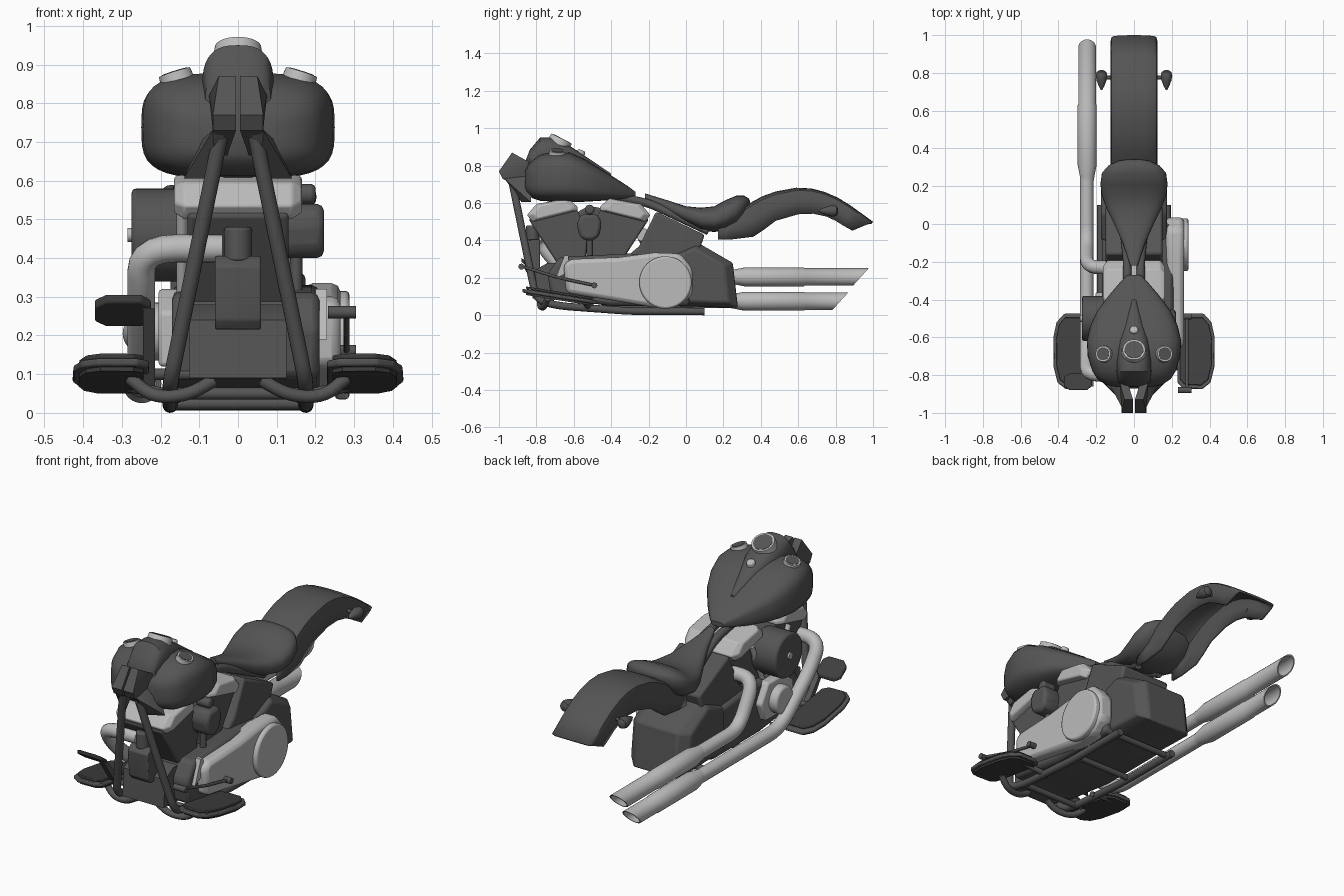
import bpy, bmesh, math
from mathutils import Vector, Matrix

if "Cube" in bpy.data.objects:
    bpy.data.objects.remove(bpy.data.objects["Cube"])

def material(name, v):
    m = bpy.data.materials.new(name)
    m.diffuse_color = (v, v, v, 1)
    m.use_nodes = True
    m.node_tree.nodes["Principled BSDF"].inputs["Base Color"].default_value = m.diffuse_color
    return m
DARK, SILVER, BLACK = material("dark", .09), material("silver", .5), material("black", .05)

def finish(name, bm, mat, bevel=0, mirror=False):
    bmesh.ops.recalc_face_normals(bm, faces=bm.faces)
    me = bpy.data.meshes.new(name)
    bm.to_mesh(me)
    bm.free()
    ob = bpy.data.objects.new(name, me)
    bpy.context.collection.objects.link(ob)
    me.materials.append(mat)
    if bevel:
        b = ob.modifiers.new("bevel", 'BEVEL')
        b.width, b.segments, b.limit_method = bevel, 2, 'ANGLE'
    if mirror:
        ob.modifiers.new("mirror", 'MIRROR').use_mirror_merge = False
    return ob

def loft(name, rings, mat, closed=True, caps=True, **kw):
    bm = bmesh.new()
    vs = [[bm.verts.new(p) for p in r] for r in rings]
    n = len(rings[0])
    for a, b in zip(vs, vs[1:]):
        for i in range(n if closed else n - 1):
            j = (i + 1) % n
            bm.faces.new((a[i], a[j], b[j], b[i]))
    if caps:
        bm.faces.new(vs[0])
        bm.faces.new(vs[-1])
    return finish(name, bm, mat, **kw)

def prism(name, yz, x0, x1, mat, **kw):
    return loft(name, [[(x, y, z) for y, z in yz] for x in (x0, x1)], mat, **kw)

def board(name, xy, z0, slope, th, mat, **kw):
    y0 = min(p[1] for p in xy)
    return loft(name, [[(x, y, z0 + slope * (y - y0) + t) for x, y in xy] for t in (0, th)], mat, **kw)

def hull(name, pts, mat, **kw):
    bm = bmesh.new()
    for p in pts:
        bm.verts.new(p)
    bmesh.ops.convex_hull(bm, input=bm.verts)
    bmesh.ops.dissolve_limit(bm, angle_limit=.02, verts=bm.verts, edges=bm.edges)
    return finish(name, bm, mat, **kw)

def cyl(name, a, b, r, mat, r2=None, seg=32, **kw):
    a, b = Vector(a), Vector(b)
    bm = bmesh.new()
    rot = (b - a).to_track_quat('Z', 'Y').to_matrix().to_4x4()
    bmesh.ops.create_cone(bm, cap_ends=True, segments=seg, radius1=r, radius2=r if r2 is None else r2,
                          depth=(b - a).length, matrix=Matrix.Translation((a + b) / 2) @ rot)
    return finish(name, bm, mat, **kw)

def tube(name, pts, r, mat, rad=.06, seg=16, **kw):
    """Round pipe along a path whose corners are rounded off."""
    P = [Vector(p) for p in pts]
    path = [P[0]]
    for a, c, b in zip(P, P[1:], P[2:]):
        s = c + (a - c).normalized() * min(rad, (a - c).length * .48)
        e = c + (b - c).normalized() * min(rad, (b - c).length * .48)
        path += [s * (1 - t) ** 2 + c * 2 * t * (1 - t) + e * t * t for t in (0, .2, .4, .6, .8, 1)]
    path.append(P[-1])
    rings, side = [], None
    for i, p in enumerate(path):
        d = (path[min(i + 1, len(path) - 1)] - path[max(i - 1, 0)]).normalized()
        side = d.orthogonal().normalized() if side is None else (side - d * side.dot(d)).normalized()
        up = d.cross(side)
        rings.append([p + r * (side * math.cos(k * math.tau / seg) + up * math.sin(k * math.tau / seg))
                      for k in range(seg)])
    return loft(name, rings, mat, **kw)

def oval(y, w, z0, z1, e, n=40):
    """Superellipse cross-section at y."""
    f = lambda v: math.copysign(abs(v) ** e, v)
    return [(w * f(math.cos(k * math.tau / n)), y, (z0 + z1) / 2 + (z1 - z0) / 2 * f(math.sin(k * math.tau / n)))
            for k in range(n)]

# Fuel tank, dash console, gauges and caps
tank = [(-.862, .1, .67, .77), (-.85, .15, .65, .795), (-.82, .195, .625, .83), (-.78, .22, .612, .858),
        (-.7, .245, .607, .878), (-.62, .25, .605, .87), (-.54, .232, .607, .835), (-.46, .195, .612, .785),
        (-.38, .135, .617, .735), (-.31, .075, .625, .69), (-.27, .035, .635, .66)]
loft("fuel_tank", [oval(*s, .56) for s in tank], DARK)
dash = [(-.86, .05, .74, .82), (-.835, .085, .72, .885), (-.78, .092, .74, .95), (-.72, .09, .74, .95),
        (-.62, .08, .74, .905), (-.5, .045, .7, .825), (-.4, .012, .68, .757)]
loft("dash_console", [oval(*s, .75) for s in dash], DARK)
n = Vector((0, .45, .89))
c = Vector((0, -.675, .925))
cyl("gauge_ring", c - n * .02, c + n * .022, .066, SILVER, r2=.06)
cyl("gauge_face", c, c + n * .024, .05, DARK)
cyl("dash_light", (0, -.57, .85), (0, -.556, .882), .027, SILVER, r2=.02, bevel=.006)
cyl("tank_cap_ring", (.148, -.69, .83), (.164, -.687, .88), .048, SILVER, r2=.042, mirror=True)
cyl("tank_cap", (.148, -.69, .83), (.1645, -.687, .882), .034, DARK, mirror=True)

# Steering neck and frame tubes
hull("neck_upper", [(.005, -.93, .87), (.05, -.93, .87), (.03, -.85, .82), (.075, -.84, .82), (.005, -1, .77),
                    (.065, -1, .77), (.005, -.98, .73), (.065, -.98, .73), (.03, -.85, .66)], DARK, mirror=True)
hull("neck_gusset", [(.03, -.97, .74), (.065, -.97, .73), (.14, -.83, .605), (.06, -.88, .605), (.1, -.82, .7),
                     (.02, -.82, .78)], DARK, mirror=True)
tube("frame_tube", [(.04, -.935, .74), (.175, -.8, .08), (.175, -.68, .05), (.175, -.3, .022), (.175, .1, .02)],
     .02, DARK, mirror=True)
tube("seat_rail", [(.035, -.4, .64), (.035, -.2, .6), (.07, .12, .45)], .022, DARK, mirror=True)
for y, z in ((-.68, .05), (-.25, .024), (.06, .022)):
    cyl("frame_crossbar", (-.175, y, z), (.175, y, z), .016, DARK, seg=12)

# Engine: crankcase and V-twin mirrored about y = -0.52
prism("crankcase", [(-.72, .09), (-.74, .22), (-.68, .31), (-.3, .33), (0, .3), (.02, .05), (-.4, .05)],
      -.17, .21, DARK, bevel=.02)
prism("crankcase_front", [(-.82, .09), (-.81, .24), (-.74, .28), (-.6, .28), (-.6, .08)], -.125, .125, DARK)
for tag, s in (("front", 1), ("rear", -1)):
    f = lambda pts: [(-.52 + s * (y + .52), z) for y, z in pts]
    prism(tag + "_cylinder", f([(-.84, .51), (-.81, .55), (-.59, .58), (-.52, .43), (-.54, .28), (-.69, .28)]),
          -.13, .13, DARK, bevel=.01)
    head = f([(-.85, .535), (-.8, .595), (-.63, .625), (-.58, .58), (-.58, .56), (-.82, .5)])
    mid = f([(-.715, .565)])[0]
    loft(tag + "_head", [[(x, mid[0] + (y - mid[0]) * k, mid[1] + (z - mid[1]) * k) for y, z in head]
                         for x, k in ((-.165, .75), (-.14, 1), (.14, 1), (.165, .75))], SILVER, bevel=.006)
    a, b = f([(-.58, .3), (-.68, .53)])
    cyl(tag + "_pushrod", (-.145, *a), (-.145, *b), .014, SILVER, seg=12)

# Air cleaner on the left, horn cover on the right
cyl("air_cleaner", (-.12, -.5, .46), (-.275, -.5, .46), .12, DARK, seg=40, bevel=.012)
cyl("air_cleaner_bolt", (-.27, -.5, .46), (-.285, -.5, .46), .018, SILVER)
prism("horn_cover", [(-.57, .42), (-.585, .49), (-.56, .54), (-.47, .54), (-.45, .49), (-.465, .42), (-.5, .4),
                     (-.54, .4)], .1, .222, DARK, bevel=.025)
cyl("horn_bracket", (.12, -.515, .565), (.2, -.515, .565), .026, DARK, bevel=.01)
cyl("horn_stem", (.15, -.515, .28), (.15, -.515, .42), .016, DARK)

# Oil filter unit in front
prism("regulator_box", [(-.86, .24), (-.87, .38), (-.84, .405), (-.78, .405), (-.78, .215), (-.84, .215)],
      -.06, .06, DARK, bevel=.006)
cyl("filter_cap", (0, -.82, .39), (0, -.82, .48), .036, DARK, bevel=.008)

# Primary cover (right) and cam cover (left)
prism("primary_cover", [(-.64, .12), (-.655, .27), (-.62, .3), (-.36, .31), (-.17, .335), (-.03, .33), (.035, .25),
                        (.035, .11), (-.04, .045), (-.16, .04)], .17, .265, SILVER, bevel=.025)
cyl("clutch_cover", (.25, -.11, .175), (.288, -.11, .175), .14, SILVER, seg=48, bevel=.01)
prism("cam_plate", [(-.64, .12), (-.64, .26), (-.55, .32), (-.42, .32), (-.36, .22), (-.4, .12)],
      -.15, -.205, SILVER, bevel=.01)
cyl("cam_cover", (-.19, -.5, .21), (-.25, -.5, .21), .075, SILVER, bevel=.012)
hull("case_fin", [(x, *p) for x in (.2, .23) for p in ((-.7, .19), (-.65, .32), (-.63, .32), (-.62, .24))], SILVER)

# Gearbox housing and rear battery box
prism("gearbox_housing", [(-.16, .555), (.1, .43), (.04, .26), (-.38, .26), (-.25, .37)], -.15, .15, DARK, bevel=.012)
box = [(.06, .39), (.25, .28), (.278, .04), (-.1, .05), (-.1, .32)]
loft("battery_box", [[(x, y * k, .2 + (z - .2) * k) for y, z in box]
                     for x, k in ((-.175, .82), (-.125, 1), (.125, 1), (.175, .82))], DARK, bevel=.01)

# Twin exhausts on the left
tube("rear_exhaust_pipe", [(-.1, -.23, .43), (-.25, -.23, .43), (-.25, -.1, .205), (-.25, .27, .205)],
     .036, SILVER, rad=.09)
tube("front_exhaust_pipe", [(-.04, -.8, .425), (-.25, -.8, .425), (-.25, -.72, .3), (-.25, -.45, .075),
                            (-.25, .27, .075)], .036, SILVER, rad=.09)
for name, z, end in (("upper_muffler", .205, .935), ("lower_muffler", .075, .825)):
    rows = [(.23, .036, 0), (.25, .038, 0), (.31, .05, 0), (.63, .05, 0), (.635, .047, 0), (end, .047, .9),
            (end, .041, .9), (.6, .041, 0)]
    loft(name, [[(-.248 + r * math.cos(k * math.tau / 24), y + s * r * math.sin(k * math.tau / 24),
                  z + r * math.sin(k * math.tau / 24)) for k in range(24)] for y, r, s in rows], SILVER)

# Seat
seat = [(-.22, .02, .61, .652), (-.1, .06, .55, .615), (0, .105, .495, .583), (.08, .145, .455, .575),
        (.15, .17, .445, .582), (.21, .178, .455, .615), (.27, .17, .485, .64), (.31, .135, .53, .64),
        (.335, .08, .57, .625), (.342, .03, .59, .61)]
loft("seat", [oval(*s, .8) for s in seat], DARK)

# Rear fender: open U-section swept along an arc
arc = [(.17, .47, .17, .405), (.25, .535, .24, .405), (.35, .605, .36, .42), (.41, .637, .42, .46),
       (.48, .662, .48, .505), (.59, .682, .6, .54), (.67, .678, .68, .543), (.74, .66, .75, .528),
       (.81, .63, .8, .505), (.88, .587, .84, .48), (1, .5, .89, .452)]
half = [(1, 0), (1, .5), (.99, .72), (.95, .9), (.85, .96), (.45, .99)]
sec = [(-x, t) for x, t in half] + [(0, 1)] + half[::-1]
fender = loft("rear_fender", [[(.125 * x, yb + (yt - yb) * t, zb + (zt - zb) * t) for x, t in sec]
                              for yt, zt, yb, zb in arc], DARK, closed=False, caps=False)
sol = fender.modifiers.new("thickness", 'SOLIDIFY')
sol.thickness, sol.offset = .012, -1

# Turn signals
loft("turn_signal", [[(.172 + r * math.cos(k * math.tau / 20), y, .558 + r * math.sin(k * math.tau / 20))
                      for k in range(20)] for y, r in
                     ((.71, .004), (.73, .015), (.76, .026), (.785, .031), (.805, .026), (.814, .01))],
     DARK, mirror=True)
cyl("signal_stalk", (.11, .775, .56), (.16, .775, .56), .01, DARK, seg=12, mirror=True)

# Footboards with rubber pads and brackets
edge = [(.23, -.5), (.23, -.84), (.26, -.87), (.36, -.875), (.405, -.84), (.425, -.76), (.427, -.6), (.41, -.52),
        (.37, -.475), (.27, -.475)]
inner = [(.325 + (x - .325) * .85, -.67 + (y + .67) * .9) for x, y in edge]
board("footboard", edge, .122, -.16, .02, DARK, bevel=.006, mirror=True)
board("footboard_rubber", inner, .14, -.16, .014, BLACK, bevel=.004, mirror=True)
board("footboard_base", inner, .108, -.16, .014, BLACK, mirror=True)
tube("footboard_bracket", [(.06, -.78, .085), (.13, -.78, .045), (.22, -.76, .04), (.28, -.74, .09)],
     .017, DARK, mirror=True)
tube("footboard_rear_bracket", [(.15, -.52, .04), (.29, -.54, .07)], .015, DARK, mirror=True)

# Brake pedal (left) and heel-toe shifter (right)
board("brake_pad", [(-.25, -.88), (-.34, -.88), (-.37, -.86), (-.37, -.81), (-.34, -.79), (-.25, -.79), (-.225, -.81),
                    (-.225, -.86)], .285, -.7, .022, BLACK, bevel=.004)
hull("brake_arm", [(x, *p) for x in (-.245, -.215) for p in
                   ((-.86, .27), (-.82, .25), (-.72, .07), (-.69, .09))], DARK)
cyl("brake_pivot", (-.12, -.71, .1), (-.25, -.71, .1), .015, DARK)
tube("shift_rod", [(.28, -.88, .262), (.28, -.68, .2), (.28, -.49, .16)], .008, DARK)
for tag, y, z in (("toe", -.88, .26), ("heel", -.49, .16)):
    cyl(tag + "_shift_peg", (.232, y, z), (.305, y, z), .016, DARK, seg=16)

# Smooth shading with sharp edges kept
bpy.ops.object.select_all(action='SELECT')
bpy.context.view_layer.objects.active = fender
bpy.ops.object.shade_smooth_by_angle(angle=math.radians(35))
